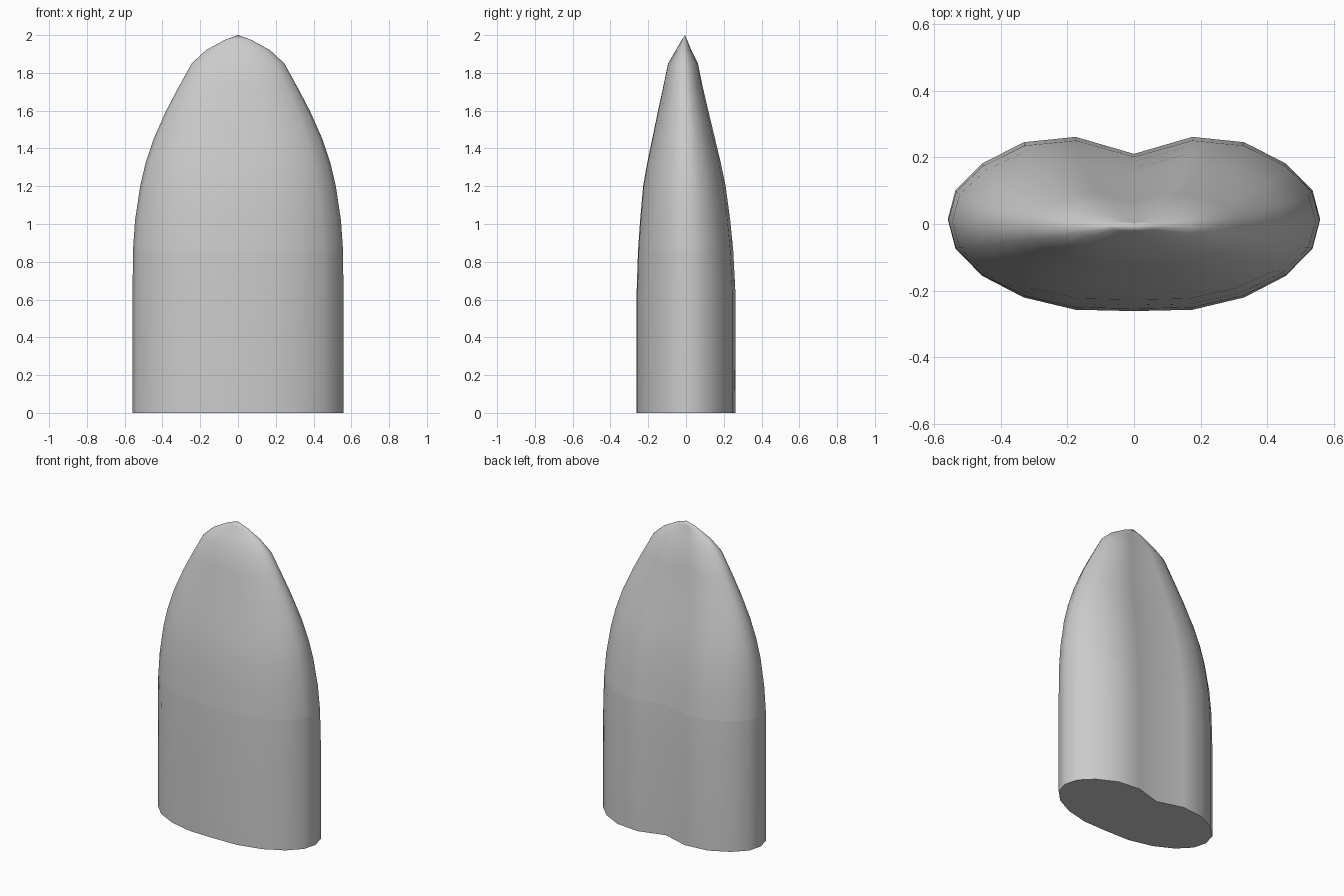
import bpy, bmesh, math

if "Cube" in bpy.data.objects:
    bpy.data.objects.remove(bpy.data.objects["Cube"])

# Right half of the cross-section, back groove round to front centre
half = [(0, .212), (.175, .263), (.33, .247), (.455, .183), (.535, .103), (.558, .015),
        (.535, -.073), (.455, -.155), (.33, -.22), (.175, -.257), (0, -.261)]
section = half + [(-x, y) for x, y in reversed(half[1:-1])]

# Height, half width, front y, back y of each ring
rings = [(0, .558, -.261, .261), (.65, .558, -.261, .261), (.86, .556, -.254, .25),
         (1.02, .545, -.243, .234), (1.2, .518, -.227, .21), (1.32, .49, -.206, .185),
         (1.45, .447, -.179, .154), (1.6, .38, -.148, .118), (1.72, .317, -.122, .09),
         (1.85, .245, -.095, .063), (1.92, .17, -.054, .028), (1.975, .07, -.022, .006)]

bm = bmesh.new()
loops = []
for z, w, front, back in rings:
    sy = (back - front) / .524
    loops.append([bm.verts.new((x * w / .558, front + (y + .261) * sy, z)) for x, y in section])

# Flat base, skin and pointed tip
n = len(section)
bm.faces.new(loops[0])
for a, b in zip(loops, loops[1:]):
    for i in range(n):
        j = (i + 1) % n
        bm.faces.new((a[i], a[j], b[j], b[i]))
tip = bm.verts.new((0, -.005, 2))
for i in range(n):
    bm.faces.new((loops[-1][i], loops[-1][(i + 1) % n], tip))
bmesh.ops.recalc_face_normals(bm, faces=bm.faces[:])

# Smooth skin with a crisp base rim and shoulder line
for f in bm.faces:
    f.smooth = True
for ring in (loops[0], loops[2]):
    for i in range(n):
        bm.edges.get((ring[i], ring[(i + 1) % n])).smooth = False

mesh = bpy.data.meshes.new("tapered_grooved_body")
bm.to_mesh(mesh)
bm.free()
body = bpy.data.objects.new("tapered_grooved_body", mesh)
bpy.context.collection.objects.link(body)
